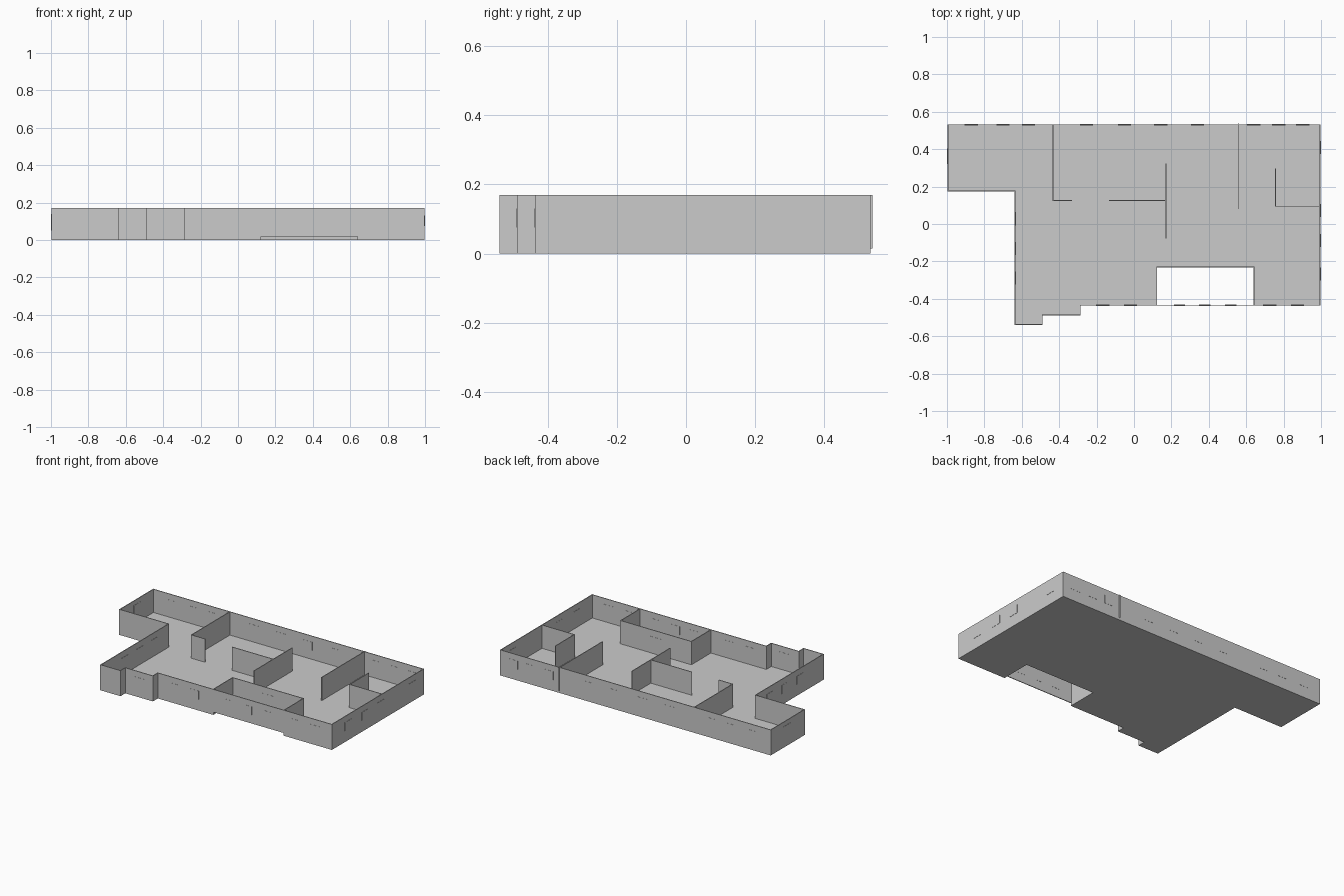
import bpy

if "Cube" in bpy.data.objects:
    bpy.data.objects.remove(bpy.data.objects["Cube"])

T = 0.005          # wall thickness
F, H = 0.015, 0.17  # floor top, wall top

grey = bpy.data.materials.new("plaster grey")
grey.diffuse_color = (0.6, 0.6, 0.6, 1)
grey.use_nodes = True
grey.node_tree.nodes["Principled BSDF"].inputs["Base Color"].default_value = grey.diffuse_color


def mesh(name, verts, faces):
    me = bpy.data.meshes.new(name)
    me.from_pydata(verts, [], faces)
    me.materials.append(grey)
    ob = bpy.data.objects.new(name, me)
    bpy.context.collection.objects.link(ob)
    return ob


def prism(name, pts, z0, z1):
    """Extrude a counter-clockwise outline from z0 to z1."""
    n = len(pts)
    verts = [(x, y, z) for z in (z0, z1) for x, y in pts]
    faces = [tuple(range(n))[::-1], tuple(range(n, 2 * n))]
    faces += [(i, (i + 1) % n, n + (i + 1) % n, n + i) for i in range(n)]
    return mesh(name, verts, faces)


def box(name, x0, x1, y0, y1, z0, z1):
    return prism(name, [(x0, y0), (x1, y0), (x1, y1), (x0, y1)], z0, z1)


# Floor slab outline, counter-clockwise, with the porch recess at the front
outline = [(-0.638, -0.54), (-0.488, -0.54), (-0.488, -0.489), (-0.285, -0.489),
           (-0.285, -0.437), (0.124, -0.437), (0.124, -0.232), (0.64, -0.232),
           (0.64, -0.437), (0.998, -0.437), (0.998, 0.533), (-0.998, 0.533),
           (-0.998, 0.174), (-0.638, 0.174)]
prism("floor_slab", outline, 0, F)


# Outer walls: a mitred ring just inside the outline
def inset(pts, d):
    out = []
    for i, (x, y) in enumerate(pts):
        (px, py), (nx, ny) = pts[i - 1], pts[(i + 1) % len(pts)]
        ox = oy = 0
        for ax, ay in ((x - px, y - py), (nx - x, ny - y)):
            if abs(ax) > abs(ay):
                oy = d if ax > 0 else -d
            else:
                ox = -d if ay > 0 else d
        out.append((x + ox, y + oy))
    return out


n = len(outline)
rings = [(outline, F), (outline, H), (inset(outline, T), H), (inset(outline, T), F)]
verts = [(x, y, z) for pts, z in rings for x, y in pts]
faces = [(r * n + i, r * n + (i + 1) % n, (r + 1) % 4 * n + (i + 1) % n, (r + 1) % 4 * n + i)
         for r in range(4) for i in range(n)]
mesh("outer_walls", verts, faces)

# Wall closing the front of the porch, raised off the ground
box("porch_wall", 0.124, 0.64, -0.437, -0.437 + T, F + 0.003, H)

# Interior partitions: x0, x1, y0, y1 along their centre lines
partitions = [(-0.432, -0.432, 0.126, 0.53), (-0.432, -0.333, 0.126, 0.126),
              (-0.13, 0.172, 0.126, 0.126), (0.172, 0.172, -0.077, 0.324),
              (0.56, 0.56, 0.079, 0.54), (0.757, 0.757, 0.095, 0.297),
              (0.757, 0.994, 0.095, 0.095)]
for x0, x1, y0, y1 in partitions:
    h = T / 2
    if x0 == x1:
        box("partition", x0 - h, x0 + h, y0, y1, F, H)
    else:
        box("partition", x0 - h, x1 + h, y0 - h, y0 + h, F, H)


# Window and door panels, standing just proud of both wall faces
def panel(name, axis, wall, centres, width=0.07, z0=0.075, z1=0.13):
    a, b = wall - T / 2 - 0.001, wall + T / 2 + 0.001
    if axis == "x":
        a, b = wall - T / 2 - 0.0015, wall + T / 2 + 0.0015
    for c in centres:
        lo, hi = c - width / 2, c + width / 2
        if axis == "y":
            box(name, lo, hi, a, b, z0, z1)
        else:
            box(name, a, b, lo, hi, z0, z1)


h = T / 2
panel("back_window", "y", 0.533 - h,
      (-0.87, -0.70, -0.563, -0.253, -0.05, 0.143, 0.34, 0.64, 0.774, 0.902))
panel("front_window", "y", -0.437 + h, (-0.167, -0.018, 0.726, 0.875))
panel("porch_window", "y", -0.437 + h, (0.244, 0.378, 0.517), 0.06)
panel("bay_window", "y", -0.489 + h, (-0.381,))
panel("right_window", "x", 0.998 - h, (0.41, 0.073, -0.088, -0.267))
panel("left_window", "x", -0.638 + h, (0.028, -0.13, -0.289))
panel("wing_window", "x", -0.998 + h, (0.362,), 0.085, 0.05, 0.14)
panel("porch_door", "y", -0.232 + h, (0.382,), 0.09, F, 0.125)
